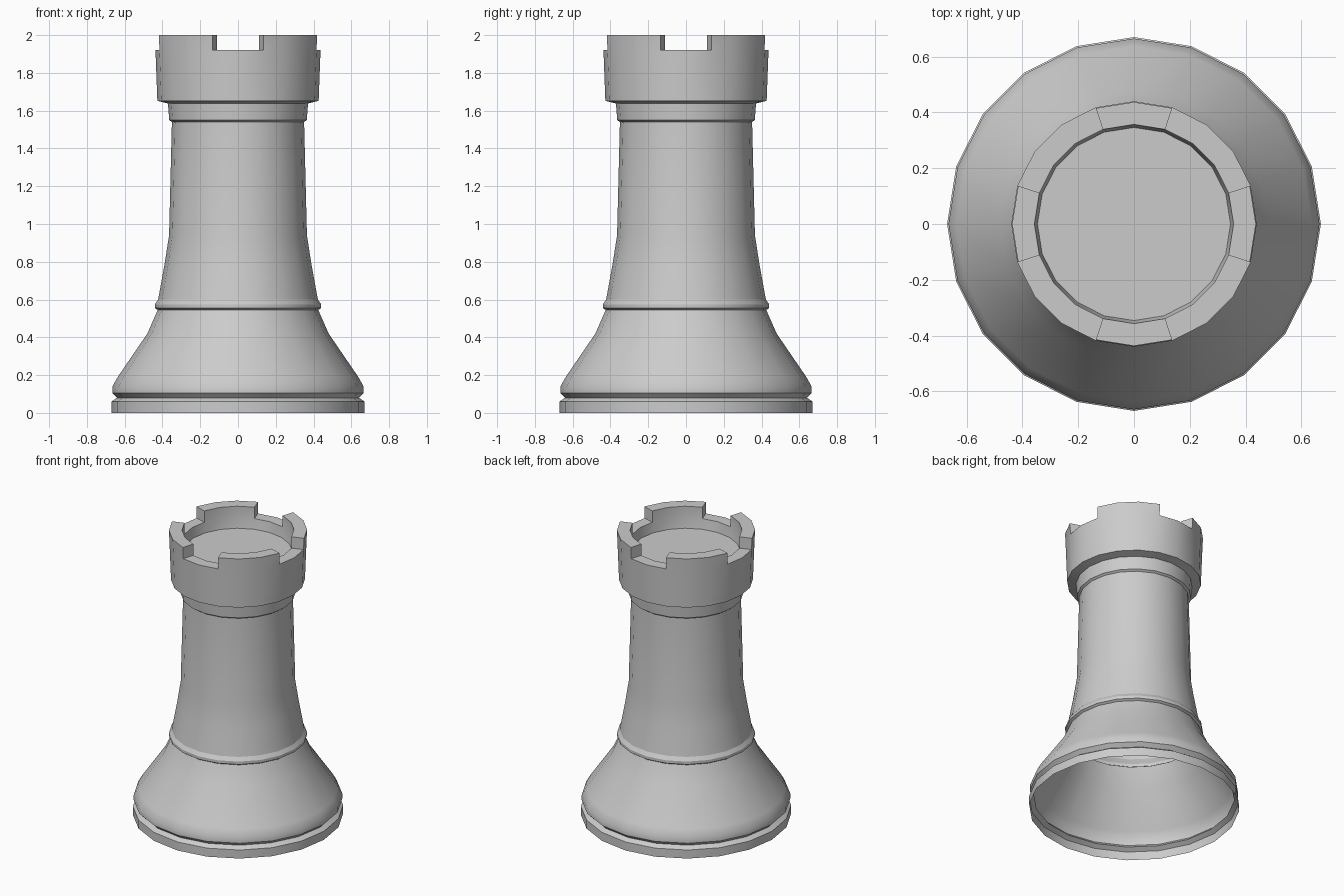
import bpy, bmesh
from math import sin, cos, tau, radians

SIDES = 20

cube = bpy.data.objects.get("Cube")
if cube:
    bpy.data.objects.remove(cube, do_unlink=True)

# One plain grey for the whole piece
grey = bpy.data.materials.new("light grey")
grey.use_nodes = True
colour = (0.6, 0.6, 0.6, 1)
grey.diffuse_color = colour
grey.node_tree.nodes["Principled BSDF"].inputs["Base Color"].default_value = colour


def lathe(profile):
    """Turn a (radius, height) profile about z; returns the mesh and its bands of faces."""
    bm = bmesh.new()
    rings = []
    for r, z in profile:
        if r == 0:
            rings.append([bm.verts.new((0, 0, z))] * SIDES)
        else:
            rings.append([bm.verts.new((r * cos(tau * i / SIDES), r * sin(tau * i / SIDES), z))
                          for i in range(SIDES)])
    bands = []
    for low, high in zip(rings, rings[1:]):
        band = []
        for i in range(SIDES):
            j = (i + 1) % SIDES
            corners = [low[i], low[j], high[j], high[i]]
            band.append(bm.faces.new(list(dict.fromkeys(corners))))
        bands.append(band)
    return bm, bands


def finish(bm, name):
    mesh = bpy.data.meshes.new(name)
    bm.to_mesh(mesh)
    bm.free()
    mesh.materials.append(grey)
    obj = bpy.data.objects.new(name, mesh)
    bpy.context.collection.objects.link(obj)
    bpy.ops.object.select_all(action="DESELECT")
    obj.select_set(True)
    bpy.context.view_layer.objects.active = obj
    bpy.ops.object.shade_smooth_by_angle(angle=radians(30))


# Hollow stem: each part is an open shell that meets the next
parts = {
    "foot": [(0.67, 0), (0.67, 0.06), (0.64, 0.08)],
    "skirt": [(0.64, 0.08), (0.665, 0.105), (0.665, 0.14), (0.637, 0.19),
              (0.48, 0.42), (0.425, 0.545)],
    "waist_ring": [(0.425, 0.545), (0.44, 0.555), (0.44, 0.575), (0.423, 0.6)],
    "shaft": [(0.423, 0.6), (0.39, 0.78), (0.365, 0.94), (0.35, 1.54)],
    "collar": [(0.35, 1.54), (0.364, 1.55), (0.371, 1.638)],
}
for name, profile in parts.items():
    finish(lathe(profile)[0], name)

# Crown: flared cup with a sunken floor
bm, bands = lathe([(0.371, 1.638), (0.427, 1.652), (0.437, 1.92),
                   (0.357, 1.92), (0.346, 1.85), (0, 1.85)])
# Battlements: raise the rim except for two segments at each axis
raised = [f for i, f in enumerate(bands[2]) if i % 5 not in (0, 4)]
new = bmesh.ops.extrude_face_region(bm, geom=raised)["geom"]
bmesh.ops.delete(bm, geom=[f for f in raised if f.is_valid], context="FACES_ONLY")
for v in new:
    if isinstance(v, bmesh.types.BMVert):
        v.co.z = 2
        if v.co.xy.length > 0.4:
            v.co.xy *= 1.008
finish(bm, "crown")
